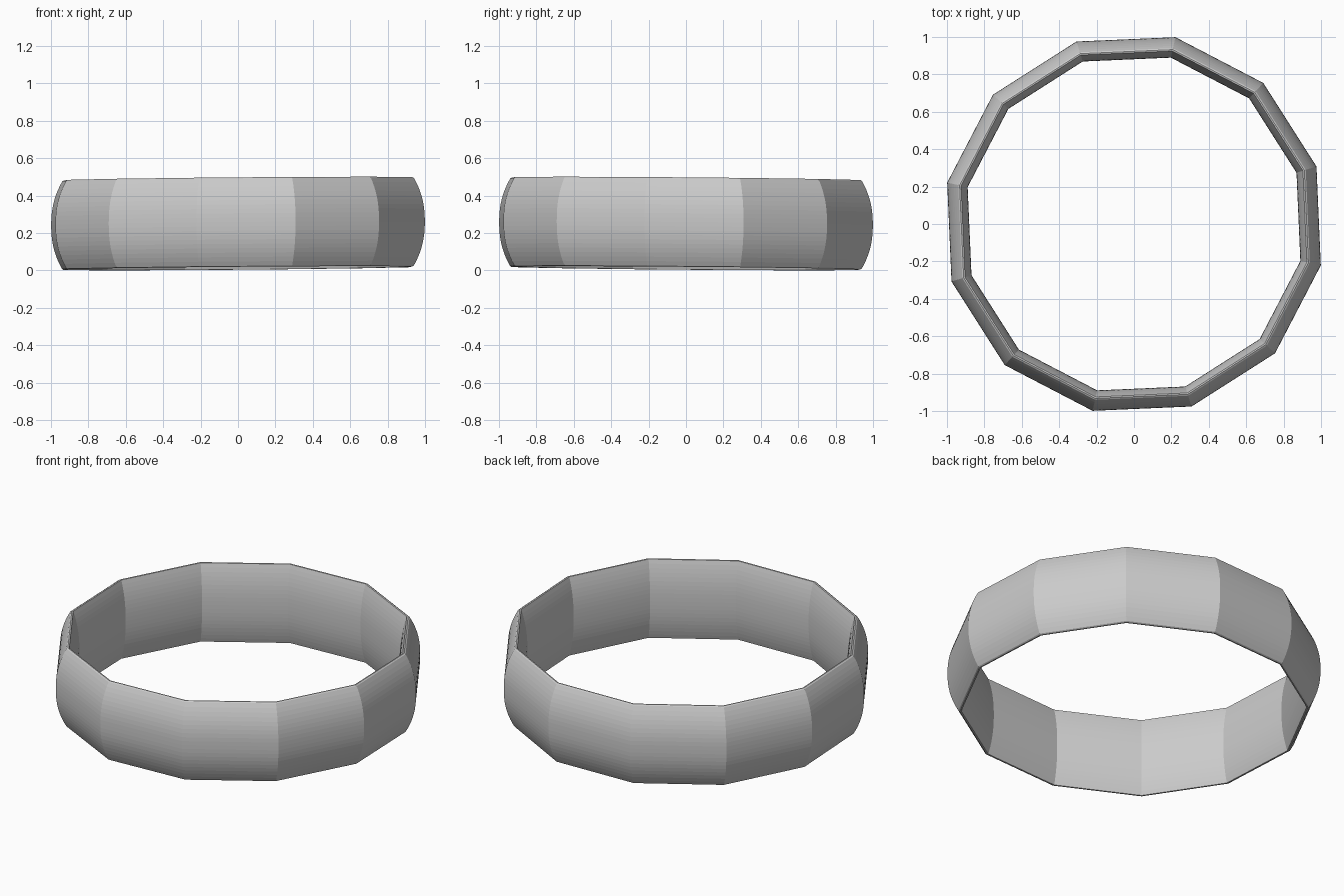
import bpy, bmesh
from math import radians, cos, sin

if "Cube" in bpy.data.objects:
    bpy.data.objects.remove(bpy.data.objects["Cube"])

SIDES = 12
HALF = 0.239      # half the band height
STEPS = 20        # facets across each curved face


# Domed outer face, narrow rims, and gently domed inner face
def band_profile():
    pts = []
    for i in range(STEPS + 1):
        t = -1 + 2 * i / STEPS
        pts.append((1.023 - 0.060 * abs(t) ** 2.3, t * (HALF - 0.005)))
    pts.append((0.955, HALF))
    for i in range(STEPS + 1):
        t = 1 - 2 * i / STEPS
        pts.append((0.911 + 0.036 * abs(t) ** 2.3, t * (HALF - 0.001)))
    pts.append((0.955, -HALF))
    return pts


# Sweep the profile round a twelve-sided ring
profile = band_profile()
bm = bmesh.new()
loops = []
for k in range(SIDES):
    a = radians(17.5 + 360 / SIDES * k)
    loops.append([bm.verts.new((r * cos(a), r * sin(a), z)) for r, z in profile])
n = len(profile)
for k in range(SIDES):
    here, after = loops[k], loops[(k + 1) % SIDES]
    for i in range(n):
        j = (i + 1) % n
        bm.faces.new((here[i], after[i], after[j], here[j]))

# Slight tilt: the front right edge sits a little higher
for v in bm.verts:
    v.co.z += 0.0085 * (v.co.x - v.co.y)
low = min(v.co.z for v in bm.verts)
for v in bm.verts:
    v.co.z -= low
bmesh.ops.recalc_face_normals(bm, faces=bm.faces)

mesh = bpy.data.meshes.new("ring_band")
bm.to_mesh(mesh)
bm.free()
bpy.context.collection.objects.link(bpy.data.objects.new("ring_band", mesh))
